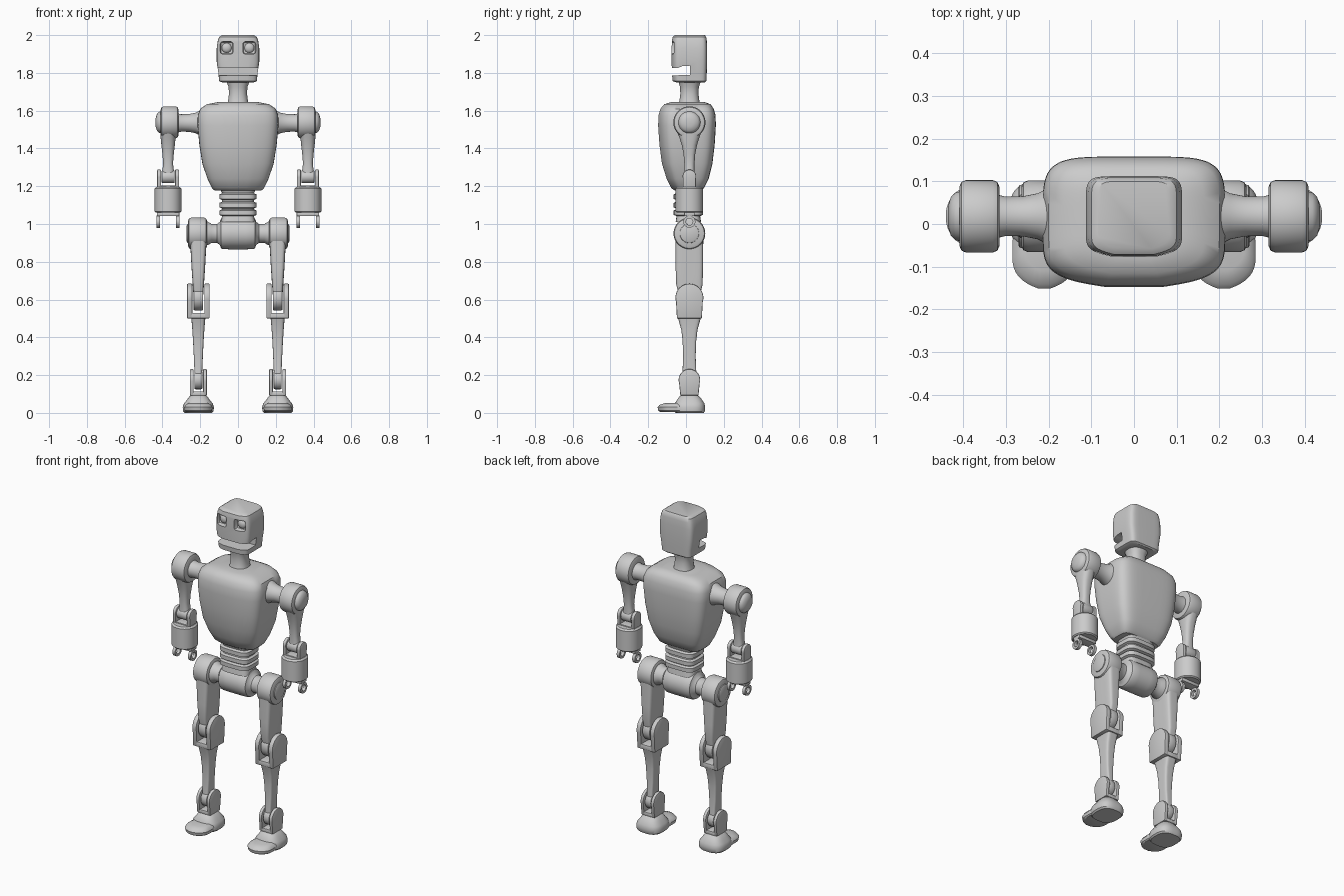
import bpy, bmesh, math

if "Cube" in bpy.data.objects:
    bpy.data.objects.remove(bpy.data.objects["Cube"])

YC = 0.018            # common centre of the joints in depth
ARM, LEG = 0.37, 0.21  # sideways positions of limbs


def finish(name, bm, mirror=False, angle=35):
    bmesh.ops.recalc_face_normals(bm, faces=bm.faces)
    me = bpy.data.meshes.new(name)
    bm.to_mesh(me)
    bm.free()
    ob = bpy.data.objects.new(name, me)
    bpy.context.collection.objects.link(ob)
    if mirror:
        m = ob.modifiers.new("mirror", 'MIRROR')
        m.use_mirror_merge = False
    shade(ob, angle)
    return ob


def shade(ob, angle=35):
    bpy.ops.object.select_all(action='DESELECT')
    ob.select_set(True)
    bpy.context.view_layer.objects.active = ob
    bpy.ops.object.shade_smooth_by_angle(angle=math.radians(angle))


def skin(bm, rings):
    vs = [[bm.verts.new(p) for p in r] for r in rings]
    n = len(vs[0])
    for a, b in zip(vs, vs[1:]):
        for i in range(n):
            bm.faces.new((a[i], a[(i + 1) % n], b[(i + 1) % n], b[i]))
    bm.faces.new(vs[0])
    bm.faces.new(vs[-1])


def loft(name, secs, cx=0, power=5, point=0, n=40, mirror=False):
    """Stack of rounded-box sections (z, half width, y front, y back); point pulls the front corners back."""
    bm = bmesh.new()
    rings = []
    for z, hx, y0, y1 in secs:
        ring = []
        for i in range(n):
            a = 2 * math.pi * (i + 0.5) / n
            c, s = math.cos(a), math.sin(a)
            u = math.copysign(abs(c) ** (2 / power), c)
            v = math.copysign(abs(s) ** (2 / power), s)
            y = (y0 + y1) / 2 + v * (y1 - y0) / 2
            if v < 0:
                y += point * abs(u) * -v
            ring.append((cx + u * hx, y, z))
        rings.append(ring)
    skin(bm, rings)
    return finish(name, bm, mirror)


def lathe(name, prof, z, mirror=False, n=40):
    """Turn (x, radius) points around a sideways axis."""
    bm = bmesh.new()
    skin(bm, [[(x, YC + r * math.cos(2 * math.pi * i / n), z + r * math.sin(2 * math.pi * i / n))
               for i in range(n)] for x, r in prof])
    return finish(name, bm, mirror)


def slab(bm, prof, x0, x1, bevel=0.0):
    """Extrude a (y, z) outline sideways, with softened edges."""
    t = bmesh.new()
    skin(t, [[(x, y, z) for y, z in prof] for x in (x0, x1)])
    bmesh.ops.recalc_face_normals(t, faces=t.faces)
    if bevel:
        es = [e for e in t.edges if e.calc_face_angle(0) > 0.6]
        bmesh.ops.bevel(t, geom=es, offset=bevel, segments=2, profile=0.5, affect='EDGES')
    me = bpy.data.meshes.new("tmp")
    t.to_mesh(me)
    t.free()
    bm.from_mesh(me)
    bpy.data.meshes.remove(me)


def clevis(name, cx, cz, r, zend, hy, hw, th, bar):
    """Two round-topped cheek plates joined by a bar at the end."""
    bm = bmesh.new()
    lo = -math.asin(min(1, 0.3))
    prof = [(YC + r * math.cos(a), cz + r * math.sin(a))
            for a in [lo + (math.pi - 2 * lo) * i / 20 for i in range(21)]]
    prof += [(YC - hy, zend), (YC + hy, zend)]
    for s in (-1, 1):
        slab(bm, prof, cx + s * hw, cx + s * (hw - th), 0.005)
    slab(bm, [(YC - hy, zend), (YC + hy, zend), (YC + hy, zend + bar), (YC - hy, zend + bar)],
         cx - hw + 0.004, cx + hw - 0.004, 0.004)
    return finish(name, bm, True)


def disc(name, cx, z, r, hw, b):
    return lathe(name, [(cx - hw, r - b), (cx - hw + b * .3, r - b * .3), (cx - hw + b, r),
                        (cx + hw - b, r), (cx + hw - b * .3, r - b * .3), (cx + hw, r - b)], z, True)


def cut(ob, cutter):
    m = ob.modifiers.new("cut", 'BOOLEAN')
    m.operation, m.object, m.solver = 'DIFFERENCE', cutter, 'EXACT'
    bpy.context.view_layer.objects.active = ob
    bpy.ops.object.modifier_apply(modifier=m.name)
    bpy.data.objects.remove(cutter)


# Head with open mouth and eye sockets
head = loft("head", [(1.75, .085, -.065, .1), (1.757, .1, -.083, .108), (1.80, .104, -.087, .11),
                     (1.86, .113, -.088, .112), (1.93, .113, -.088, .112), (1.97, .107, -.087, .11),
                     (1.99, .1, -.083, .107), (2.0, .085, -.07, .1)], power=7, point=.025)
bm = bmesh.new()
slab(bm, [(-.15, 1.783), (.022, 1.79), (.022, 1.838), (-.02, 1.836), (-.04, 1.827), (-.15, 1.822)], -.2, .2)
cut(head, finish("mouth_cutter", bm))
for s in (-1, 1):
    bm = bmesh.new()
    slab(bm, [(-.15, 1.9), (-.045, 1.9), (-.045, 1.965), (-.15, 1.965)], s * .06 - .034, s * .06 + .034, .012)
    cut(head, finish("socket_cutter", bm))
shade(head)
bm = bmesh.new()
bmesh.ops.create_uvsphere(bm, u_segments=24, v_segments=12, radius=1)
for v in bm.verts:
    v.co = (.06 + v.co.x * .026, -.045 + v.co.y * .016, 1.932 + v.co.z * .026)
finish("eye", bm, True)

# Neck
loft("neck", [(1.63, .06, -.042, .078), (1.65, .053, -.035, .071), (1.69, .048, -.03, .066),
              (1.725, .05, -.032, .068), (1.755, .062, -.04, .078)], power=2.4)

# Torso
loft("torso", [(1.178, .125, -.07, .08), (1.19, .138, -.088, .095), (1.24, .162, -.112, .12),
               (1.32, .189, -.137, .14), (1.42, .205, -.15, .152), (1.52, .214, -.157, .158),
               (1.575, .213, -.155, .157), (1.61, .2, -.145, .147), (1.634, .165, -.125, .13),
               (1.645, .11, -.09, .1)], power=5, point=.03, n=56)

# Bellows waist
waist = [(1.19, .095, -.06, .085)]
for z in (1.145, 1.1, 1.06):
    waist += [(z + .018, .085, -.05, .075), (z + .012, .098, -.065, .09),
              (z - .012, .098, -.065, .09), (z - .018, .085, -.05, .075)]
waist += [(1.01, .09, -.055, .08)]
loft("waist", waist, power=4)

# Pelvis and hip shafts
half = [(.04, .084), (.08, .083), (.09, .078), (.096, .062), (.11, .05), (.14, .05), (.16, .062), (.175, .062)]
lathe("pelvis", [(-x, r) for x, r in half[::-1]] + half, .95)


# Legs
def box(z, hx, hy):
    return (z, hx, YC - hy, YC + hy)


disc("hip_joint", .214, .95, .084, .05, .016)
lathe("hip_cap", [(.26, .052), (.268, .05), (.272, .042)], .95, True)
loft("thigh", [box(.94, .046, .074), box(.86, .041, .073), (.77, .036, -.055, .09),
               box(.68, .03, .07), box(.6, .024, .05)], LEG, 5, mirror=True)
disc("knee_disc", LEG, .61, .068, .026, .008)
clevis("knee_clevis", LEG, .61, .074, .5, .066, .06, .028, .03)
loft("shin", [box(.515, .04, .064), box(.49, .036, .057), box(.44, .032, .043), box(.38, .028, .036),
              box(.3, .024, .033), box(.23, .021, .036), box(.17, .019, .04)], LEG, 5, mirror=True)
disc("ankle_disc", LEG, .175, .05, .021, .006)
clevis("ankle_clevis", LEG, .175, .057, .092, .048, .045, .02, .022)

# Feet
loft("heel", [(0, .072, -.055, .094), (.008, .08, -.062, .1), (.03, .083, -.064, .102),
              (.05, .076, -.06, .098), (.07, .06, -.047, .085), (.088, .047, -.034, .07),
              (.095, .035, -.02, .055)], LEG, 2.8, mirror=True)
loft("toe", [(.006, .066, -.143, .02), (.012, .073, -.152, .02), (.03, .075, -.156, .02),
             (.042, .068, -.146, .02), (.052, .05, -.115, .02)], LEG, 3.2, .025, mirror=True)

# Arms
lathe("shoulder_shaft", [(.17, .075), (.205, .064), (.225, .054), (.26, .047), (.3, .046), (.325, .052)], 1.535, True)
disc("shoulder_joint", .362, 1.538, .085, .047, .016)
lathe("shoulder_cap", [(.4, .06), (.418, .056), (.429, .045), (.436, .022)], 1.538, True)
loft("upper_arm", [box(1.52, .044, .075), box(1.46, .04, .054), box(1.42, .036, .041), box(1.37, .03, .031),
                   box(1.32, .026, .027), box(1.28, .031, .027), box(1.25, .034, .028)], ARM, 2.6, mirror=True)
disc("elbow_disc", ARM, 1.25, .034, .035, .006)
clevis("elbow_clevis", ARM, 1.252, .036, 1.185, .034, .058, .021, .018)
loft("forearm", [box(1.06, .064, .066), box(1.066, .071, .073), box(1.188, .071, .073),
                 box(1.197, .062, .064)], ARM, 2.1, mirror=True)

# Hand: a yoke with two ring fingers
bm = bmesh.new()
slab(bm, [(YC - .028, 1.042), (YC + .028, 1.042), (YC + .028, 1.065), (YC - .028, 1.065)], ARM - .06, ARM + .06, .004)
for s in (-1, 1):
    x = ARM + s * .052
    ring = []
    for i in range(24):
        a = 2 * math.pi * i / 24
        ring.append([bm.verts.new((x + dx, YC + r * math.cos(a), 1.012 + r * math.sin(a)))
                     for dx, r in ((-.009, .018), (.009, .018), (.009, .032), (-.009, .032))])
    for i in range(24):
        a, b = ring[i], ring[(i + 1) % 24]
        for j in range(4):
            bm.faces.new((a[j], a[(j + 1) % 4], b[(j + 1) % 4], b[j]))
finish("ring_fingers", bm, True)
